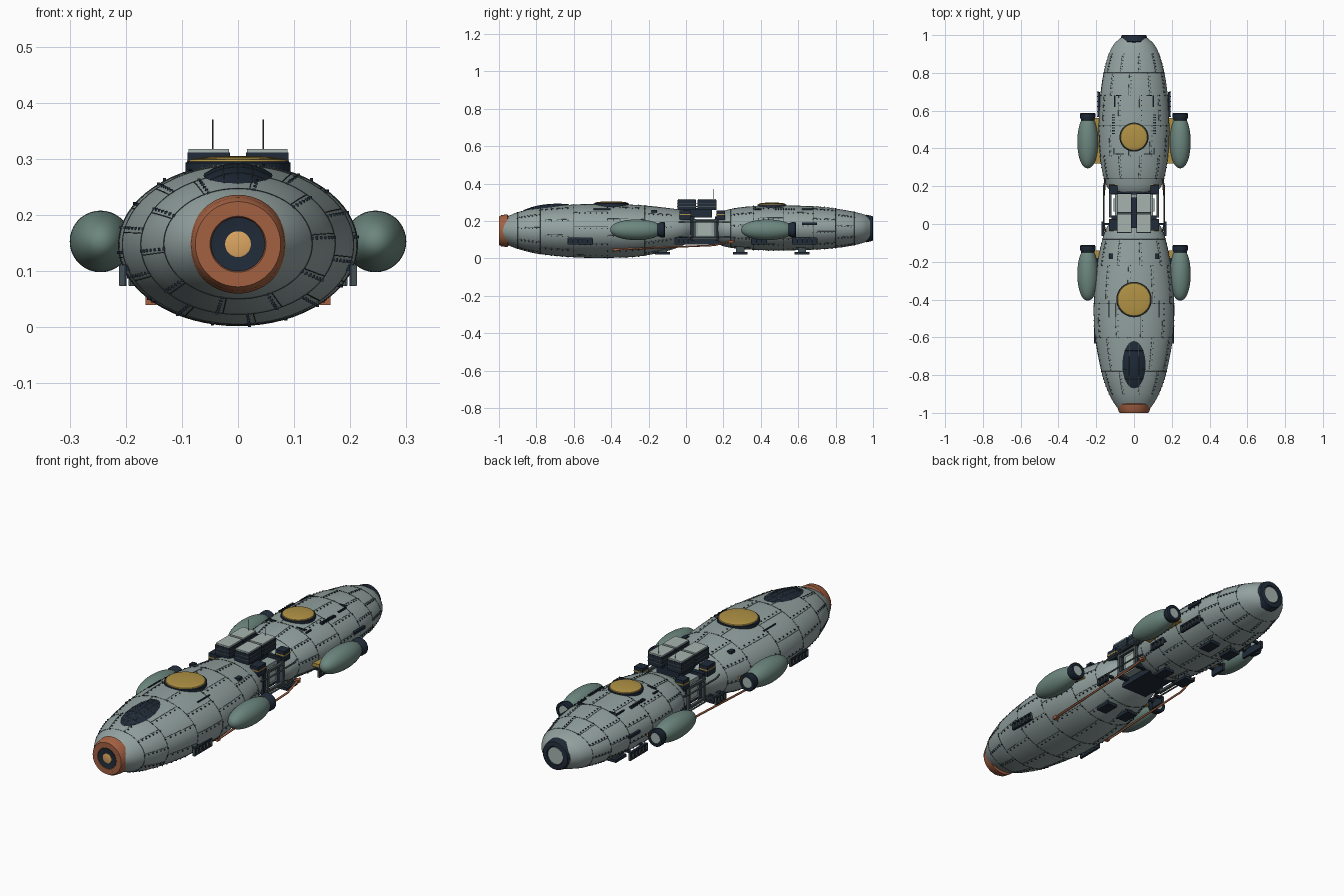
import bpy, bmesh, math
from mathutils import Vector, Matrix

cube = bpy.data.objects.get("Cube")
if cube:
    bpy.data.objects.remove(cube)


def mat(name, *rgb):
    m = bpy.data.materials.new(name)
    m.use_nodes = True
    m.diffuse_color = (*rgb, 1)
    m.node_tree.nodes["Principled BSDF"].inputs["Base Color"].default_value = (*rgb, 1)
    return m


HULL = mat("hull grey", .29, .36, .35)
POD = mat("pod green", .15, .24, .21)
DARK = mat("dark navy", .014, .024, .04)
GOLD = mat("gold", .44, .29, .06)
COPPER = mat("copper", .37, .12, .055)
AMBER = mat("amber", .72, .38, .12)
PALE = mat("pale grey", .38, .45, .43)
STEEL = mat("steel line", .06, .08, .085)


def finish(name, bm, material, smooth=True):
    bmesh.ops.recalc_face_normals(bm, faces=bm.faces)
    me = bpy.data.meshes.new(name)
    bm.to_mesh(me)
    bm.free()
    me.materials.append(material)
    ob = bpy.data.objects.new(name, me)
    bpy.context.collection.objects.link(ob)
    if smooth:
        bpy.ops.object.select_all(action='DESELECT')
        ob.select_set(True)
        bpy.context.view_layer.objects.active = ob
        bpy.ops.object.shade_smooth_by_angle(angle=math.radians(35))
    return ob


def add_box(bm, c, s, rot=None):
    m = Matrix.Translation(c) @ (rot or Matrix()) @ Matrix.Diagonal((*s, 1))
    bmesh.ops.create_cube(bm, size=1, matrix=m)


def boxes(name, items, material, mirror=False):
    bm = bmesh.new()
    for c, s in items:
        for sx in ((1, -1) if mirror else (1,)):
            add_box(bm, (c[0] * sx, c[1], c[2]), s)
    return finish(name, bm, material, False)


def loft(bm, rings, caps=True):
    rows = [[bm.verts.new(p) for p in r] for r in rings]
    for a, b in zip(rows, rows[1:]):
        for i in range(len(a)):
            j = (i + 1) % len(a)
            bm.faces.new((a[i], a[j], b[j], b[i]))
    if caps:
        bm.faces.new(rows[0])
        bm.faces.new(rows[-1])


def lathe(name, profile, loc, material, axis='Y', n=48):
    """Profile is (radius, distance along the axis)."""
    bm = bmesh.new()
    turn = [2 * math.pi * i / n for i in range(n)]
    loft(bm, [[Vector(loc) + (Vector((r * math.cos(t), d, r * math.sin(t))) if axis == 'Y'
               else Vector((r * math.cos(t), r * math.sin(t), d))) for t in turn] for r, d in profile])
    return finish(name, bm, material)


def tubes(name, paths, radius, material):
    cu = bpy.data.curves.new(name, 'CURVE')
    cu.dimensions = '3D'
    cu.bevel_depth = radius
    cu.bevel_resolution = 1
    cu.use_fill_caps = True
    for path in paths:
        sp = cu.splines.new('POLY')
        sp.points.add(len(path) - 1)
        for p, q in zip(sp.points, path):
            p.co = (*q, 1)
    cu.materials.append(material)
    ob = bpy.data.objects.new(name, cu)
    bpy.context.collection.objects.link(ob)


# Hull stations: y, half width, half height, centre height
FRONT = [(-.98, .083, .06, .148), (-.95, .105, .078, .148), (-.9, .132, .098, .149), (-.8, .168, .122, .148),
         (-.6, .206, .141, .147), (-.42, .213, .144, .147), (-.25, .2, .137, .148), (-.1, .172, .115, .155),
         (-.02, .145, .095, .162), (.03, .11, .07, .165)]
REAR = [(.17, .12, .08, .16), (.2, .145, .095, .16), (.3, .172, .112, .162), (.45, .186, .12, .163),
        (.6, .184, .119, .163), (.75, .17, .111, .162), (.88, .14, .093, .16), (.95, .108, .076, .16),
        (.985, .072, .06, .16)]


def station(hull, y):
    """Smooth interpolation of half width, half height and centre."""
    k = max(0, min(len(hull) - 2, sum(s[0] <= y for s in hull) - 1))
    a, b = hull[k], hull[k + 1]
    p, q = hull[max(k - 1, 0)], hull[min(k + 2, len(hull) - 1)]
    L = b[0] - a[0]
    t = (y - a[0]) / L
    out = []
    for i in (1, 2, 3):
        m0 = (b[i] - p[i]) / (b[0] - p[0]) * L
        m1 = (q[i] - a[i]) / (q[0] - a[0]) * L
        out.append(a[i] + t * m0 + t * t * (3 * (b[i] - a[i]) - 2 * m0 - m1)
                   + t ** 3 * (2 * (a[i] - b[i]) + m0 + m1))
    return out


def skin(hull, y, ang, lift=0.0):
    """Point on the hull; angle zero is the top, positive toward +x."""
    w, h, c = station(hull, y)
    return Vector(((w + lift) * math.sin(ang), y, c + (h + lift) * math.cos(ang)))


def top_at(hull, x, y, lift=0.0):
    return skin(hull, y, math.asin(x / station(hull, y)[0]), lift)


def span(a, b, n):
    return [a + (b - a) * i / n for i in range(n + 1)]


TAU = 2 * math.pi
for label, hull, rings in (("front", FRONT, (-.9, -.78, -.6, -.42, -.22, -.08)),
                           ("rear", REAR, (.24, .36, .52, .68, .8, .9))):
    # Hull body
    bm = bmesh.new()
    loft(bm, [[skin(hull, y, a) for a in span(0, TAU, 64)[:-1]] for y in span(hull[0][0], hull[-1][0], 60)])
    finish(label + "_hull", bm, HULL)
    # Panel seams: rings joined by staggered lengthwise lines
    seams = [[skin(hull, y, a, .0003) for a in span(0, TAU, 64)] for y in rings]
    bm = bmesh.new()
    for k, (y0, y1) in enumerate(zip(rings, rings[1:])):
        for i in range(10):
            a = TAU * (i + .5 * (k % 2) + .25) / 10
            seams.append([skin(hull, y, a, .0003) for y in span(y0, y1, 8)])
            # Rivets beside the seams
            for y in span(y0, y1, 6):
                add_box(bm, skin(hull, y, a + .06, .0005), (.005, .005, .005))
    tubes(label + "_panel_seams", seams, .0009, STEEL)
    finish(label + "_rivets", bm, DARK, False)

# Nose ring and lamp
lathe("nose_ring", [(.08, .05), (.088, .045), (.083, .012), (.076, 0), (.05, 0), (.045, .01)],
      (0, -1, .148), COPPER)
lathe("nose_socket", [(.048, .03), (.048, -.001 + .001), (.03, .003)], (0, -.9995, .148), DARK)
lathe("nose_lamp", [(.023, .02), (.023, .001), (.02, 0)], (0, -.9998, .148), AMBER)
bm = bmesh.new()
for i in range(12):
    a = TAU * i / 12
    add_box(bm, (.066 * math.cos(a), -.998, .148 + .066 * math.sin(a)), (.004, .004, .004))
finish("nose_bolts", bm, DARK, False)

# Tail nozzle
lathe("tail_nozzle", [(.06, -.05), (.074, -.035), (.066, -.002), (.062, 0), (.044, 0), (.038, -.015)],
      (0, 1, .16), DARK)
lathe("tail_plate", [(.04, -.02), (.04, -.004)], (0, 1, .16), PALE)

# Canopy that follows the hull, with glazing bars


def canopy_point(u, v):
    return top_at(FRONT, .061 * u, -.745 + .125 * v, .001 + .011 * (1 - u * u - v * v))


bm = bmesh.new()
loft(bm, [[canopy_point(r * math.sin(a), r * math.cos(a)) for a in span(0, TAU, 40)[:-1]]
          for r in span(1, .05, 8)])
finish("canopy", bm, DARK)
bars = []
for s in (-.6, -.2, .2, .6):
    e = math.sqrt(1 - s * s)
    bars.append([canopy_point(t, s) for t in span(-e, e, 12)])
for s in (-.4, 0, .4):
    e = math.sqrt(1 - s * s)
    bars.append([canopy_point(s, t) for t in span(-e, e, 12)])
tubes("canopy_bars", bars, .0011, STEEL)

# Domed hatches on top
for label, y, r, z in (("front", -.4, .09, .292), ("rear", .46, .073, .286)):
    lathe(label + "_hatch_rim", [(r + .004, -.03), (r + .004, .001), (r, .003)], (0, y, z), DARK, 'Z')
    lathe(label + "_hatch_dome", [(r, 0), (r - .002, .004)] + [(r * math.cos(a), .004 + .009 * math.sin(a))
          for a in span(.3, 1.5, 6)], (0, y, z), GOLD, 'Z')

# Side pods with nozzles and pylons
for sx, side in ((1, "left"), (-1, "right")):
    for label, y in (("front", -.265), ("rear", .435)):
        lathe(f"{label}_{side}_pod", [(.0545 * math.sin(a) ** .9 + .0005, -.14 * math.cos(a))
              for a in span(.02, 2.6, 24)], (sx * .245, y, .153), POD, n=36)
        lathe(f"{label}_{side}_pod_nozzle", [(.03, .1), (.036, .12), (.041, .13), (.041, .148),
              (.037, .153), (.027, .153), (.024, .146)], (sx * .245, y, .153), DARK, n=32)
        lathe(f"{label}_{side}_pod_plate", [(.025, .14), (.025, .149)], (sx * .245, y, .153), PALE, n=24)
boxes("rear_pylons", [((.19, .44, .145), (.06, .24, .016))], GOLD, True)
boxes("front_pylons", [((.195, -.25, .15), (.06, .14, .016))], DARK, True)
boxes("front_pylon_tips", [((.195, -.16, .15), (.03, .04, .012))], GOLD, True)

# Link between the hulls
boxes("link_core", [((0, .1, .16), (.2, .18, .1))], HULL)
boxes("link_collars", [((0, y, .16), (.24, .02, .13)) for y in (.035, .165)], DARK)
boxes("link_side_panels", [((.102, .1, .16), (.012, .07, .07))], PALE, True)
boxes("link_frames", [((.125, y, .155), (.014, .014, .11)) for y in (.045, .16)]
      + [((.125, .1, z), (.014, .13, .012)) for z in (.105, .2)], STEEL, True)
boxes("link_keel", [((0, .1, .09), (.14, .2, .03))], DARK)
boxes("link_blocks", [((.11, .185, .23), (.045, .045, .05)), ((.11, -.005, .23), (.045, .06, .05))], DARK, True)
boxes("link_block_stripes", [((.11, .185, .235), (.047, .047, .006)), ((.11, -.005, .235), (.047, .062, .006))],
      GOLD, True)
tubes("link_rails", [[(s * .15, -.04, z), (s * .16, 0, z), (s * .16, .2, z), (s * .15, .24, z)]
                     for s in (1, -1) for z in (.115, .195)], .004, STEEL)

# Equipment boxes above the link
boxes("deck_pedestal", [((0, .06, .245), (.12, .16, .05))], DARK)
boxes("deck_boxes", [((.052, y, .285), (.076, .1, .052)) for y in (.004, .112)], DARK, True)
boxes("deck_box_lids", [((.052, y, .314), (.072, .096, .008)) for y in (.004, .112)], PALE, True)
boxes("deck_box_bands", [((.052, .058, z), (.078, .21, .004)) for z in (.278, .295)], STEEL, True)
tubes("antennas", [[(s * .045, .145, .31), (s * .045, .145, .37)] for s in (1, -1)], .0015, STEEL)

# Hanging side racks with slats
frames, slats = [], []
for x, y, L in ((.205, -.565, .13), (.165, -.025, .07), (.185, .39, .08), (.188, .635, .13)):
    frames += [((x, y, z), (.012, L, .007)) for z in (.077, .108)] + [((x - .004, y, .092), (.004, L, .03))]
    frames += [((x - .02, y + s * L * .35, .106), (.04, .012, .01)) for s in (-1, 1)]
    n = round(L / .026)
    slats += [((x + .002, y - L / 2 + L * i / n, .092), (.01, .005, .036)) for i in range(n + 1)]
boxes("rack_frames", frames, DARK, True)
boxes("rack_slats", slats, STEEL, True)

# Landing pads under the hulls
pads, legs = [], []
for y, hull in ((-.125, FRONT), (.29, REAR), (.62, REAR)):
    pads.append(((.06, y, .027), (.055, .08, .014)))
    legs.append(((.06, y, .05), (.03, .045, .05)))
boxes("landing_pads", pads, DARK, True)
boxes("landing_legs", legs, STEEL, True)

# Copper pipes low on both sides
tubes("copper_pipes", [[(s * .14, -.4, .05), (s * .16, -.38, .047), (s * .16, .15, .07), (s * .15, .26, .095)]
                       for s in (1, -1)], .005, COPPER)
boxes("pipe_clamps", [((.155, -.38, .047), (.02, .02, .014)), ((.15, .24, .09), (.02, .02, .014))], COPPER, True)

# Small fittings on the deck, seated on the hull
bm = bmesh.new()
for s in (1, -1):
    for y in [.48 + .014 * i for i in range(8)]:
        add_box(bm, top_at(REAR, s * .108, y, .003), (.016, .006, .008))
    for x, y, a, b in ((.075, .37, .045, .006), (.105, .385, .006, .035), (.08, .68, .03, .006),
                       (.1, .65, .006, .06)):
        add_box(bm, top_at(REAR, s * x, y, .003), (a, b, .008))
    add_box(bm, top_at(FRONT, s * .12, -.17, .004), (.022, .03, .012))
    add_box(bm, top_at(FRONT, s * .13, -.45, .002), (.005, .09, .006))
    add_box(bm, (s * .186, .66, .185), (.012, .08, .012))
finish("deck_fittings", bm, DARK, False)
